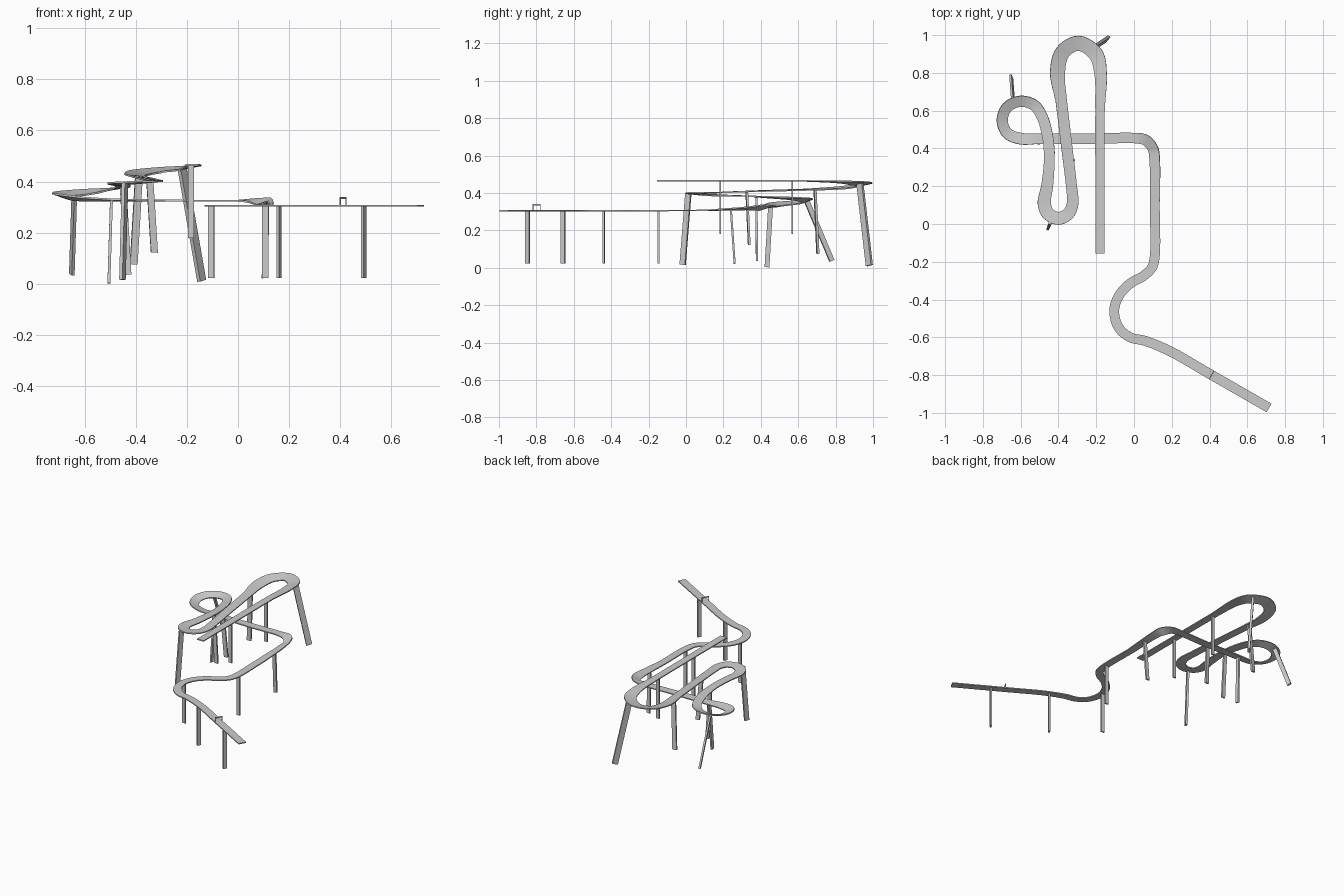
import bpy, bmesh, math
from mathutils import Vector, Matrix

if "Cube" in bpy.data.objects:
    bpy.data.objects.remove(bpy.data.objects["Cube"])

# Centreline of the track, seen from above
PATH = [(-.18, -.155), (-.18, .25), (-.18, .6), (-.177, .8), (-.203, .9), (-.293, .957),
        (-.378, .91), (-.405, .8), (-.385, .65), (-.355, .4), (-.331, .2), (-.325, .11),
        (-.347, .055), (-.40, .03), (-.455, .055), (-.475, .11), (-.46, .2), (-.449, .33),
        (-.455, .45), (-.487, .57), (-.53, .63), (-.6, .65), (-.67, .62), (-.698, .55),
        (-.67, .48), (-.6, .452), (-.5, .452), (-.2, .452), (0, .455), (.06, .445),
        (.1, .4), (.11, .33), (.11, .1), (.11, -.17), (.095, -.23), (.05, -.275),
        (-.02, -.315), (-.08, -.38), (-.105, -.46), (-.08, -.55), (-.02, -.6),
        (.06, -.619), (.19, -.673), (.4, -.793), (.715, -.974)]
# Keys by path index: (index, value)
HEIGHT = [(0, .465), (2, .465), (3, .46), (5, .446), (7, .425), (10, .403), (13, .396), (17, .383),
          (20, .364), (23, .345), (25, .331), (27, .325), (29, .325), (31, .318), (32, .307), (33, .305)]
WIDTH = [(0, .05), (2, .05), (3, .066), (4, .08), (7, .08), (8, .06), (10, .058), (13, .068),
         (15, .07), (17, .056), (20, .06), (23, .06), (25, .062), (26, .056), (28, .055),
         (30, .06), (32, .052)]
BANK = [(0, 0), (2, 0), (4, 12), (6, 12), (8, 4), (10, 0), (12, -5), (15, -5), (17, 0),
        (19, 10), (21, 20), (24, 18), (26, 5), (27, 0), (28, 0), (30, -28), (32, 0)]
THICK = .007


def key(keys, t):
    for (a, va), (b, vb) in zip(keys, keys[1:]):
        if t <= b:
            return va + (vb - va) * max(0, t - a) / (b - a)
    return keys[-1][1]


def spline(p0, p1, p2, p3, u):
    """Centripetal Catmull-Rom between p1 and p2."""
    t0 = 0
    t1 = t0 + (p1 - p0).length ** .5
    t2 = t1 + (p2 - p1).length ** .5
    t3 = t2 + (p3 - p2).length ** .5
    t = t1 + (t2 - t1) * u
    mix = lambda a, b, ta, tb: a + (b - a) * ((t - ta) / (tb - ta))
    a1, a2, a3 = mix(p0, p1, t0, t1), mix(p1, p2, t1, t2), mix(p2, p3, t2, t3)
    return mix(mix(a1, a2, t0, t2), mix(a2, a3, t1, t3), t1, t2)


def make(name, bm):
    bmesh.ops.recalc_face_normals(bm, faces=bm.faces)
    me = bpy.data.meshes.new(name)
    bm.to_mesh(me)
    bm.free()
    ob = bpy.data.objects.new(name, me)
    bpy.context.collection.objects.link(ob)
    return ob


# Sample the centreline with local frames
pts = [Vector(p) for p in PATH]
pts = [2 * pts[0] - pts[1]] + pts + [2 * pts[-1] - pts[-2]]
STEPS = 6
n = len(PATH)
samples = []
for i in range(n - 1):
    for s in range(STEPS + (i == n - 2)):
        u = s / STEPS
        p = spline(*pts[i:i + 4], u)
        samples.append((Vector((p.x, p.y, key(HEIGHT, i + u))), i + u))
frames = []
for i, (p, t) in enumerate(samples):
    d = samples[min(i + 1, len(samples) - 1)][0] - samples[max(i - 1, 0)][0]
    d.normalize()
    side = d.cross(Vector((0, 0, 1))).normalized()
    side = Matrix.Rotation(-math.radians(key(BANK, t)), 3, d) @ side
    frames.append((p, d, side, side.cross(d), key(WIDTH, t)))

# Track ribbon
bm = bmesh.new()
rings = []
for p, d, side, up, w in frames:
    rings.append([bm.verts.new(p + side * (w / 2 * a) + up * (THICK / 2 * b))
                  for a, b in ((-1, -1), (1, -1), (1, 1), (-1, 1))])
for r, q in zip(rings, rings[1:]):
    for k in range(4):
        bm.faces.new((r[k], r[(k + 1) % 4], q[(k + 1) % 4], q[k]))
bm.faces.new(rings[0])
bm.faces.new(rings[-1])
track = make("track", bm)
bpy.context.view_layer.objects.active = track
track.select_set(True)
bpy.ops.object.shade_smooth_by_angle(angle=math.radians(30))


# Support posts: top (x, y, z) and bottom (x, y, z)
def post(top, bottom):
    top, bottom = Vector(top), Vector(bottom)
    p, d, side, up, w = min(frames, key=lambda f: (f[0] - top).length)
    bm = bmesh.new()
    ends = [[bm.verts.new(e + side * a * w * .23 + d * b * w * .1)
             for a, b in ((-1, -1), (1, -1), (1, 1), (-1, 1))] for e in (bottom, top)]
    for k in range(4):
        bm.faces.new((ends[0][k], ends[0][(k + 1) % 4], ends[1][(k + 1) % 4], ends[1][k]))
    bm.faces.new(ends[0])
    bm.faces.new(ends[1])
    make("support_post", bm)


POSTS = [((-.184, .183, .463), (-.184, .183, .18)), ((-.184, .568, .463), (-.184, .568, .18)),
         ((-.218, .93, .448), (-.142, .98, .012)), ((-.388, .69, .415), (-.408, .705, .076)),
         ((-.345, .325, .405), (-.327, .338, .122)), ((-.442, .012, .394), (-.452, -.018, .016)),
         ((-.449, .377, .376), (-.43, .379, .036)), ((-.64, .645, .358), (-.65, .78, .037)),
         ((-.495, .452, .328), (-.505, .433, .003)), ((.11, .24, .312), (.105, .26, .023)),
         ((.107, -.147, .304), (.107, -.147, .022)), ((-.105, -.44, .304), (-.105, -.44, .022)),
         ((.16, -.657, .304), (.16, -.657, .022)), ((.492, -.847, .304), (.492, -.847, .022))]
for top, bottom in POSTS:
    post(top, bottom)


# Gate over the track
GATE = Vector((.411, -.799, .305))


def gate_bar(name, offset, height, size):
    p, d, side, up, w = min(frames, key=lambda f: (f[0] - GATE).length)
    rot = Matrix((d, side, up)).transposed().to_4x4()
    loc = GATE + side * offset + up * height
    bm = bmesh.new()
    bmesh.ops.create_cube(bm, size=1, matrix=Matrix.Translation(loc) @ rot @ Matrix.Diagonal((*size, 1)))
    make(name, bm)


for sgn in (-1, 1):
    gate_bar("gate_side", sgn * .023, .016, (.004, .003, .032))
gate_bar("gate_top", 0, .031, (.004, .049, .008))
